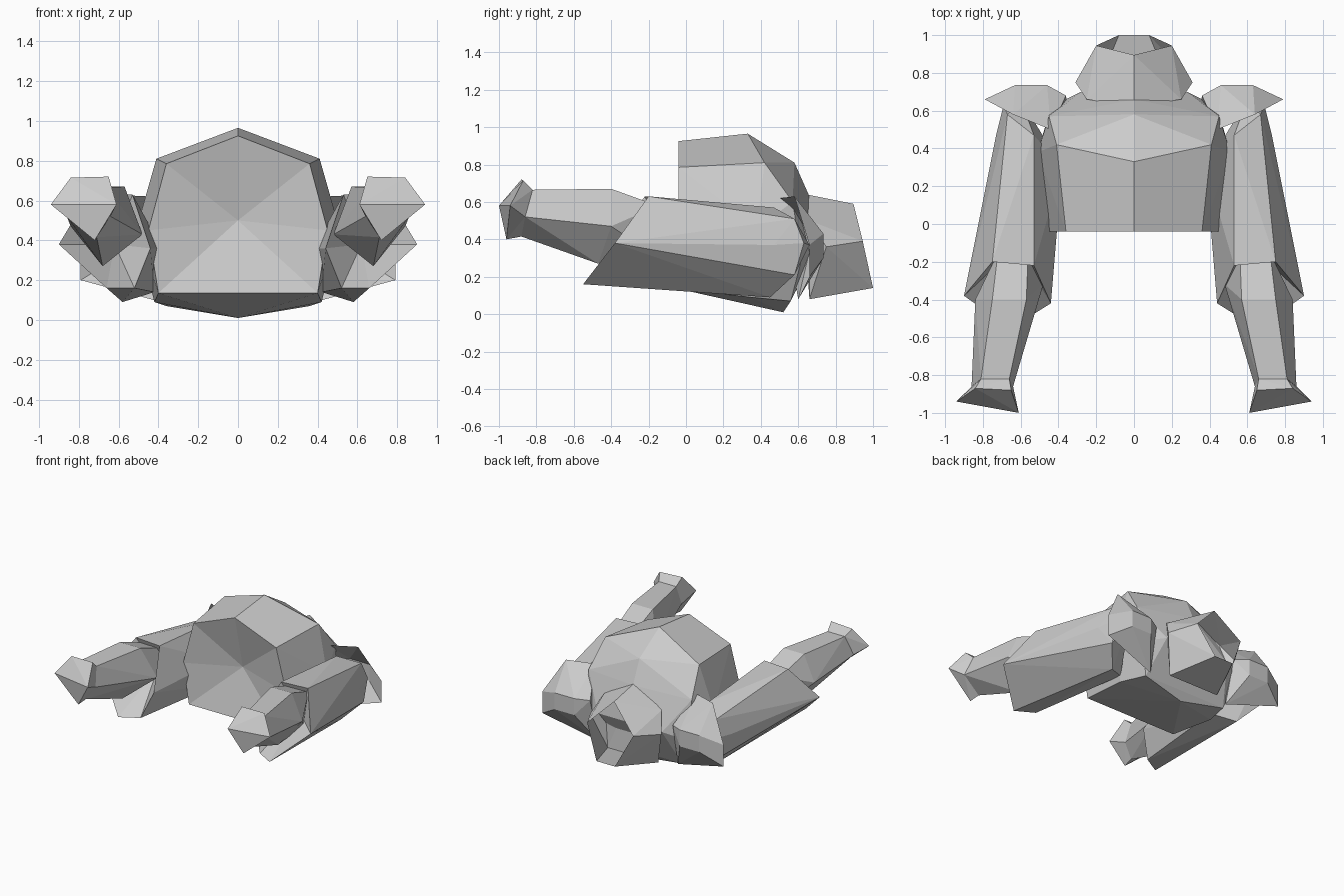
import bpy, bmesh

cube = bpy.data.objects.get("Cube")
if cube:
    bpy.data.objects.remove(cube, do_unlink=True)

grey = bpy.data.materials.new("stone_grey")
grey.use_nodes = True
colour = (0.6, 0.6, 0.6, 1)
grey.diffuse_color = colour
grey.node_tree.nodes["Principled BSDF"].inputs["Base Color"].default_value = colour


def mirrored(points):
    return points + [(-x, y, z) for x, y, z in points if x > 0]


def hull(name, points, is_open=None, apex=None):
    """Faceted solid around a few corners. Faces whose corners all pass is_open(y)
    are removed; apex closes that opening with a sunken fan."""
    bm = bmesh.new()
    for p in points:
        bm.verts.new(p)
    bmesh.ops.convex_hull(bm, input=bm.verts)
    loose = [v for v in bm.verts if not v.link_faces]
    bmesh.ops.delete(bm, geom=loose, context='VERTS')
    bmesh.ops.dissolve_limit(bm, angle_limit=0.03, verts=bm.verts, edges=bm.edges)
    if is_open:
        gone = [f for f in bm.faces if all(is_open(v.co.y) for v in f.verts)]
        bmesh.ops.delete(bm, geom=gone, context='FACES')
    if apex:
        rim = [e for e in bm.edges if e.is_boundary]
        tip = bm.verts.new(apex)
        for e in rim:
            bm.faces.new((*e.verts, tip))
    bmesh.ops.recalc_face_normals(bm, faces=bm.faces)
    mesh = bpy.data.meshes.new(name)
    bm.to_mesh(mesh)
    bm.free()
    mesh.materials.append(grey)
    obj = bpy.data.objects.new(name, mesh)
    bpy.context.scene.collection.objects.link(obj)


def pair(part, corners, is_open=None, apex=None):
    """Build a limb part on the left and mirrored on the right."""
    for side, sign in (("left", 1), ("right", -1)):
        placed = [(sign * x, y, z) for x, y, z in corners]
        sunken = apex and (sign * apex[0], *apex[1:])
        hull(f"{side}_{part}", placed, is_open, sunken)


# Torso shell: slightly sunken front, domed back, keel along the bottom
front_rim = [(x, -.04, z) for x, z in ((0, .925), (.36, .785), (.45, .45), (.4, .135))]
torso_back = [
    (0, .33, .965), (.41, .42, .81), (.51, .38, .46), (.42, .35, .09),
    (0, .58, .81), (.45, .57, .6), (.44, .62, .3),
    (0, .66, .63), (.36, .56, .07), (0, .52, .01), (.28, .7, .35)]
hull("torso", mirrored(front_rim + torso_back), lambda y: y < 0, (0, .06, .5))

# Head: a hood, hollow towards the rear
hull("head", mirrored([
    (0, .62, .645), (.25, .66, .5), (.31, .75, .36), (.22, .66, .08),
    (0, .895, .59), (.2, .945, .39), (.08, 1, .14)]), lambda y: y > .88)

# Shoulder: a dished pad, open towards the arm
pad_back = [(x, .735, z) for x in (.46, .63) for z in (.3, .43)]
pair("shoulder", pad_back + [
    (.63, .52, 0), (.79, .66, .2), (.79, .66, .37), (.64, .58, .63),
    (.44, .5, .62), (.35, .6, .08), (.36, .68, .42)], lambda y: y < .675)

# Upper arm: a sleeve with a sunken, slanted cuff
cuff = [(.53, -.22, .63), (.75, -.2, .63), (.9, -.38, .38),
        (.66, -.55, .16), (.52, -.47, .16), (.44, -.42, .36)]
sleeve = [(.53, .47, .57), (.67, .58, .51), (.73, .47, .37), (.69, .63, .38),
          (.69, .58, .21), (.58, .45, .09), (.42, .35, .14), (.38, .3, .36),
          (.6, .66, .37)]
pair("upper_arm", cuff + sleeve, lambda y: y < -.15, (.62, -.12, .38))

# Forearm and flared hand meet at a shared wrist
wrist = [(.81, -.82, .665), (.66, -.82, .665), (.64, -.86, .52),
         (.71, -.88, .415), (.86, -.86, .52)]
pair("forearm", wrist + [
    (.56, -.15, .58), (.72, -.15, .58), (.75, -.4, .67), (.57, -.4, .67),
    (.48, -.32, .43), (.68, -.47, .27), (.68, -.15, .3), (.84, -.4, .47)])
pair("hand", wrist + [
    (.94, -.94, .58), (.84, -.87, .715), (.65, -.88, .72), (.61, -1, .58),
    (.72, -.96, .4)])
